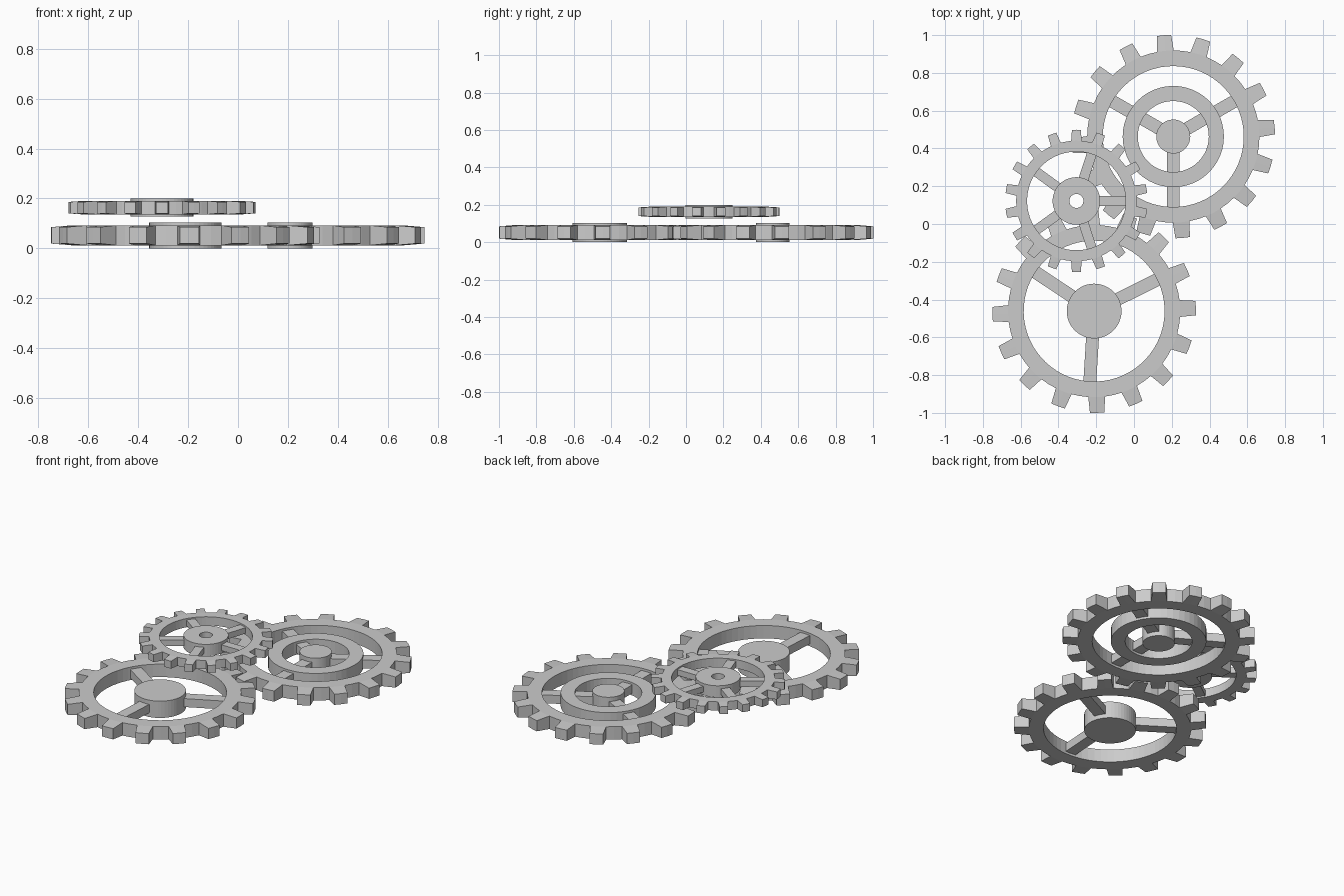
import bpy, bmesh
from math import sin, cos, tau, radians

if "Cube" in bpy.data.objects:
    bpy.data.objects.remove(bpy.data.objects["Cube"])


def make_object(name, bm, loc):
    bmesh.ops.recalc_face_normals(bm, faces=bm.faces)
    mesh = bpy.data.meshes.new(name)
    bm.to_mesh(mesh)
    bm.free()
    obj = bpy.data.objects.new(name, mesh)
    obj.location = loc
    bpy.context.collection.objects.link(obj)
    return obj


def ring_pt(bm, r, a, z):
    return bm.verts.new((r * cos(a), r * sin(a), z))


# Toothed rim: four sections per tooth, two of them carry a tapered tooth
def toothed_rim(name, loc, inner, root, tip, teeth, phase, half, tip_half):
    bm = bmesh.new()
    pitch = tau / teeth
    cols = []
    for i in range(teeth):
        for k in (-1, 0, 1, 2):
            mid = radians(phase) + i * pitch
            a = mid + k * pitch / 4
            col = [ring_pt(bm, r, a, z) for r, z in
                   ((inner, -half), (inner, half), (root, half), (root, -half))]
            if k < 2:
                at = mid + k * pitch / 4 * 0.72
                col += [ring_pt(bm, tip, at, tip_half), ring_pt(bm, tip, at, -tip_half)]
            cols.append(col)
    n = len(cols)
    for i in range(n):
        p, q = cols[i], cols[(i + 1) % n]
        loop = [(0, 1), (1, 2), (3, 0)]
        if i % 4 < 2:
            loop += [(2, 4), (4, 5), (5, 3)]
        else:
            loop += [(2, 3)]
        for a, b in loop:
            bm.faces.new((p[a], p[b], q[b], q[a]))
        if i % 4 in (0, 2):      # tooth flanks
            bm.faces.new((p[2], p[4], p[5], p[3]))
    return make_object(name, bm, loc)


# Plain ring or washer-shaped hub
def ring(name, loc, inner, outer, half, sides=48):
    bm = bmesh.new()
    cols = [[ring_pt(bm, r, i * tau / sides, z) for r, z in
             ((inner, -half), (inner, half), (outer, half), (outer, -half))]
            for i in range(sides)]
    for i in range(sides):
        p, q = cols[i], cols[(i + 1) % sides]
        for k in range(4):
            bm.faces.new((p[k], p[(k + 1) % 4], q[(k + 1) % 4], q[k]))
    return make_object(name, bm, loc)


# Solid hub
def disc(name, loc, radius, half, sides=48):
    bm = bmesh.new()
    bmesh.ops.create_cone(bm, cap_ends=True, segments=sides, radius1=radius,
                          radius2=radius, depth=2 * half)
    return make_object(name, bm, loc)


# Evenly spaced bars from hub to rim
def spokes(name, loc, count, phase, r0, r1, width, half):
    bm = bmesh.new()
    for i in range(count):
        a = radians(phase) + i * tau / count
        rows = []
        for z in (-half, half):
            rows.append([bm.verts.new((r * cos(a) - s * sin(a), r * sin(a) + s * cos(a), z))
                         for r, s in ((r0, -width / 2), (r1, -width / 2),
                                      (r1, width / 2), (r0, width / 2))])
        lo, hi = rows
        bm.faces.new(lo)
        bm.faces.new(hi)
        for k in range(4):
            m = (k + 1) % 4
            bm.faces.new((lo[k], lo[m], hi[m], hi[k]))
    return make_object(name, bm, loc)


# Rear large gear with an extra middle ring
A = (0.208, 0.463, 0.052)
toothed_rim("rear_gear_rim", A, 0.373, 0.456, 0.539, 16, 5.3, 0.040, 0.033)
ring("rear_gear_middle_ring", A, 0.188, 0.268, 0.040)
disc("rear_gear_hub", A, 0.09, 0.052)
spokes("rear_gear_spokes", A, 3, 30, 0.07, 0.39, 0.068, 0.026)

# Front large gear with a wide hub
B = (-0.211, -0.461, 0.052)
toothed_rim("front_gear_rim", B, 0.373, 0.456, 0.539, 16, 1.7, 0.040, 0.033)
disc("front_gear_hub", B, 0.145, 0.052)
spokes("front_gear_spokes", B, 3, 26.5, 0.12, 0.39, 0.068, 0.026)

# Small upper gear with a bored hub
C = (-0.305, 0.122, 0.163)
toothed_rim("upper_gear_rim", C, 0.261, 0.319, 0.377, 18, 10, 0.027, 0.023)
ring("upper_gear_hub", C, 0.037, 0.126, 0.036)
spokes("upper_gear_spokes", C, 5, 0, 0.11, 0.275, 0.052, 0.018)
